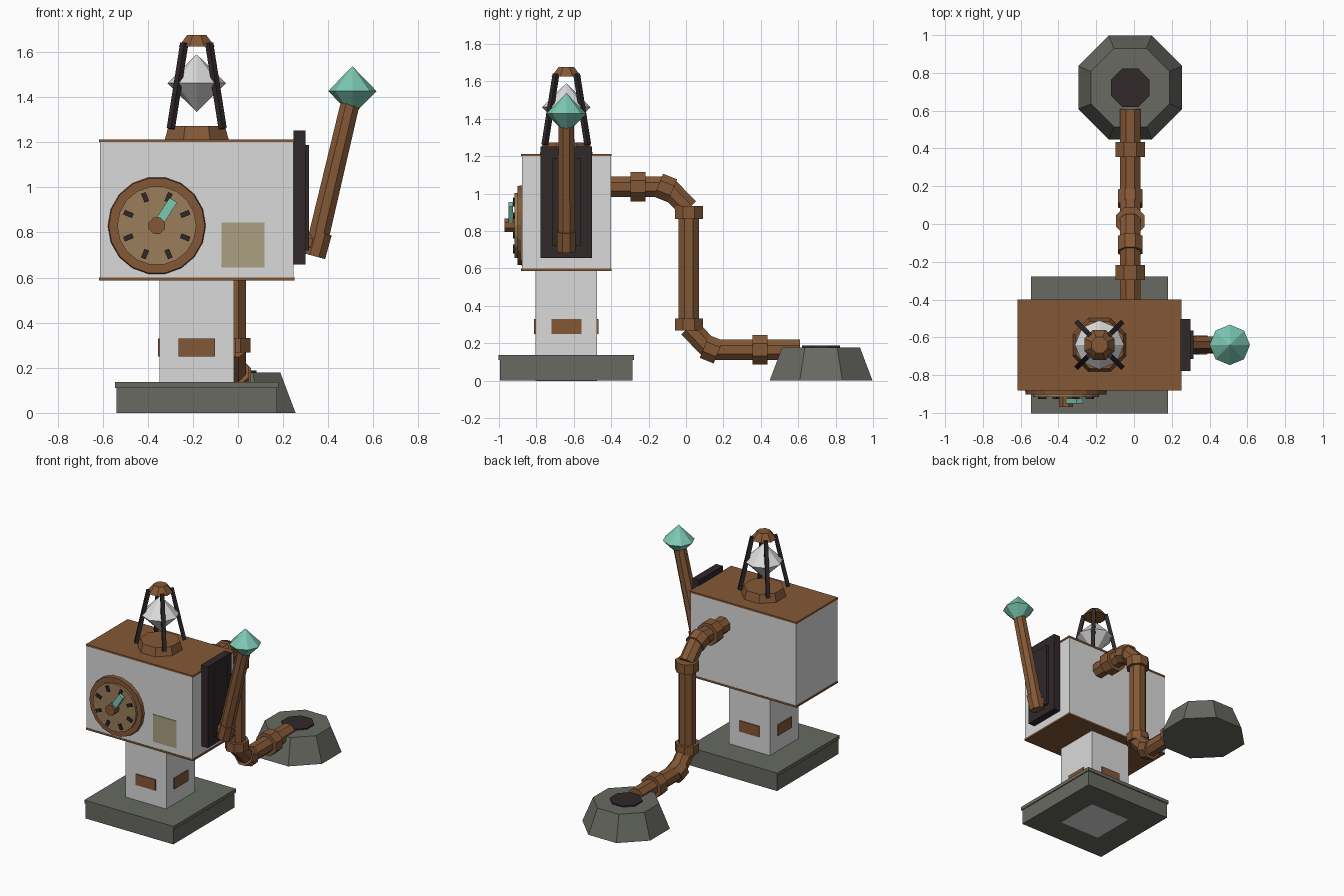
import bpy, bmesh
from math import pi, cos, sin, radians
from mathutils import Vector, Matrix

cube = bpy.data.objects.get("Cube")
if cube:
    bpy.data.objects.remove(cube, do_unlink=True)


def material(name, r, g, b):
    m = bpy.data.materials.new(name)
    m.use_nodes = True
    m.diffuse_color = (r, g, b, 1)
    m.node_tree.nodes["Principled BSDF"].inputs["Base Color"].default_value = (r, g, b, 1)
    return m


WHITE = material("pale grey", 0.70, 0.70, 0.70)
BROWN = material("copper brown", 0.23, 0.098, 0.037)
DARK = material("dark iron", 0.030, 0.021, 0.023)
STONE = material("grey stone", 0.136, 0.142, 0.12)
TEAL = material("teal", 0.20, 0.58, 0.45)
TAN = material("dial tan", 0.32, 0.205, 0.10)
LABEL = material("label beige", 0.40, 0.35, 0.22)


def finish(bm, name, mat):
    bmesh.ops.recalc_face_normals(bm, faces=bm.faces)
    me = bpy.data.meshes.new(name)
    bm.to_mesh(me)
    bm.free()
    me.materials.append(mat)
    ob = bpy.data.objects.new(name, me)
    bpy.context.collection.objects.link(ob)
    return ob


def box(name, mat, lo, hi, turn=None):
    """Box between two corners, optionally transformed afterwards."""
    lo, hi = Vector(lo), Vector(hi)
    bm = bmesh.new()
    m = Matrix.Translation((lo + hi) / 2) @ Matrix.Diagonal((*(hi - lo), 1))
    bmesh.ops.create_cube(bm, size=1, matrix=(turn or Matrix()) @ m)
    return finish(bm, name, mat)


def rod(name, mat, a, b, r1, r2=None, sides=8, flat=True):
    """Prism or frustum from a to b; with flat, radii are measured to the flats."""
    a, b = Vector(a), Vector(b)
    r2 = r1 if r2 is None else r2
    k = 1 / cos(pi / sides) if flat else 1
    turn = Matrix.Rotation(pi / sides if flat else 0, 4, 'Z')
    aim = (b - a).to_track_quat('Z', 'Y').to_matrix().to_4x4()
    bm = bmesh.new()
    bmesh.ops.create_cone(bm, cap_ends=True, segments=sides, radius1=r1 * k, radius2=r2 * k,
                          depth=(b - a).length,
                          matrix=Matrix.Translation((a + b) / 2) @ aim @ turn)
    return finish(bm, name, mat)


def crystal(name, mat, centre, radius, height):
    """Eight-sided double pyramid."""
    c = Vector(centre)
    bm = bmesh.new()
    ring = [bm.verts.new(c + Vector((cos(i * pi / 4), sin(i * pi / 4), 0)) * radius)
            for i in range(8)]
    for h in (height, -height):
        tip = bm.verts.new(c + Vector((0, 0, h)))
        for i in range(8):
            bm.faces.new((ring[i], ring[(i + 1) % 8], tip))
    return finish(bm, name, mat)


CX, CY = -0.183, -0.64

# Square plinth and pedestal with a small plate on each side
box("plinth", STONE, (CX - .355, CY - .355, 0), (CX + .355, CY + .355, .115))
box("plinth_rim", STONE, (CX - .362, CY - .362, .11), (CX + .362, CY + .362, .136))
box("pedestal", WHITE, (CX - .165, CY - .165, -.001), (CX + .165, CY + .165, .6))
for i in range(4):
    spin = Matrix.Translation((CX, CY, 0)) @ Matrix.Rotation(i * pi / 2, 4, 'Z')
    box("pedestal_plate", BROWN, (-.08, -.172, .25), (.08, -.16, .33), spin)

# Main housing with top and bottom covers
box("housing", WHITE, (-.612, -.878, .595), (.247, -.402, 1.205))
box("top_cover", BROWN, (-.616, -.881, 1.2), (.251, -.399, 1.213))
box("bottom_cover", BROWN, (-.616, -.881, .587), (.251, -.399, .6))
box("label", LABEL, (-.073, -.882, .645), (.118, -.875, .845))

# Dial on the front
DX, DZ = -.36, .83
rod("dial_rim", BROWN, (DX, -.87, DZ), (DX, -.902, DZ), .215, .21, 18)
rod("dial_face", TAN, (DX, -.89, DZ), (DX, -.917, DZ), .173, sides=18)
rod("dial_knob", BROWN, (DX, -.91, DZ), (DX, -.97, DZ), .036)
for i in range(8):
    spin = Matrix.Translation((DX, 0, DZ)) @ Matrix.Rotation(pi / 8 + i * pi / 4, 4, 'Y')
    box("dial_mark", DARK, (-.011, -.926, .115), (.011, -.91, .157), spin)
spin = Matrix.Translation((DX, 0, DZ)) @ Matrix.Rotation(radians(33), 4, 'Y')
box("dial_needle", TEAL, (-.02, -.95, -.02), (.02, -.925, .135), spin)

# Caged lamp on the roof
rod("lamp_base", BROWN, (CX, CY, 1.21), (CX, CY, 1.272), .142, .125)
crystal("lamp_crystal", WHITE, (CX, CY, 1.462), .13, .128)
for sx in (-1, 1):
    for sy in (-1, 1):
        rod("lamp_bar", DARK, (CX + sx * .115, CY + sy * .115, 1.26),
            (CX + sx * .055, CY + sy * .055, 1.64), .013, sides=4)
rod("lamp_cap", BROWN, (CX, CY, 1.625), (CX, CY, 1.676), .08, .042)

# Lever on the left side
box("lever_plate", DARK, (.245, -.777, .657), (.30, -.503, 1.253))
box("lever_panel", DARK, (.29, -.715, .72), (.314, -.565, 1.187))
rod("lever_pivot", BROWN, (.29, CY, .76), (.36, CY, .748), .045)
rod("lever_joint", BROWN, (.338, CY, .695), (.367, CY, .80), .05, .05)
rod("lever_arm", BROWN, (.348, CY, .74), (.497, CY, 1.37), .046, .042)
crystal("lever_crystal", TEAL, (.507, CY, 1.427), .107, .11)

# Outlet pipe running down the back
PX = -.02
path = [(-.41, 1.037), (-.10, 1.037), (.015, .92), (.015, .285), (.13, .165), (.61, .165)]
path = [Vector((PX, y, z)) for y, z in path]
for a, b in zip(path, path[1:]):
    rod("pipe", BROWN, a, b, .055)


def collar(y, z, dy, dz, radius=.078, half=.04):
    c, d = Vector((PX, y, z)), Vector((0, dy, dz)).normalized() * half
    rod("pipe_collar", BROWN, c - d, c + d, radius)


collar(-.257, 1.037, 1, 0)
collar(-.11, 1.03, 1, -.4, .066)
collar(.015, .90, 0, -1, .075, .035)
collar(.015, .30, 0, -1, .075, .033)
collar(.135, .168, 1, -.4, .066)
collar(.395, .165, 1, 0)

# Eight-sided drain foot
rod("foot", STONE, (PX, .722, 0), (PX, .722, .178), .275, .208)
rod("foot_opening", DARK, (PX, .722, .17), (PX, .722, .187), .102)
